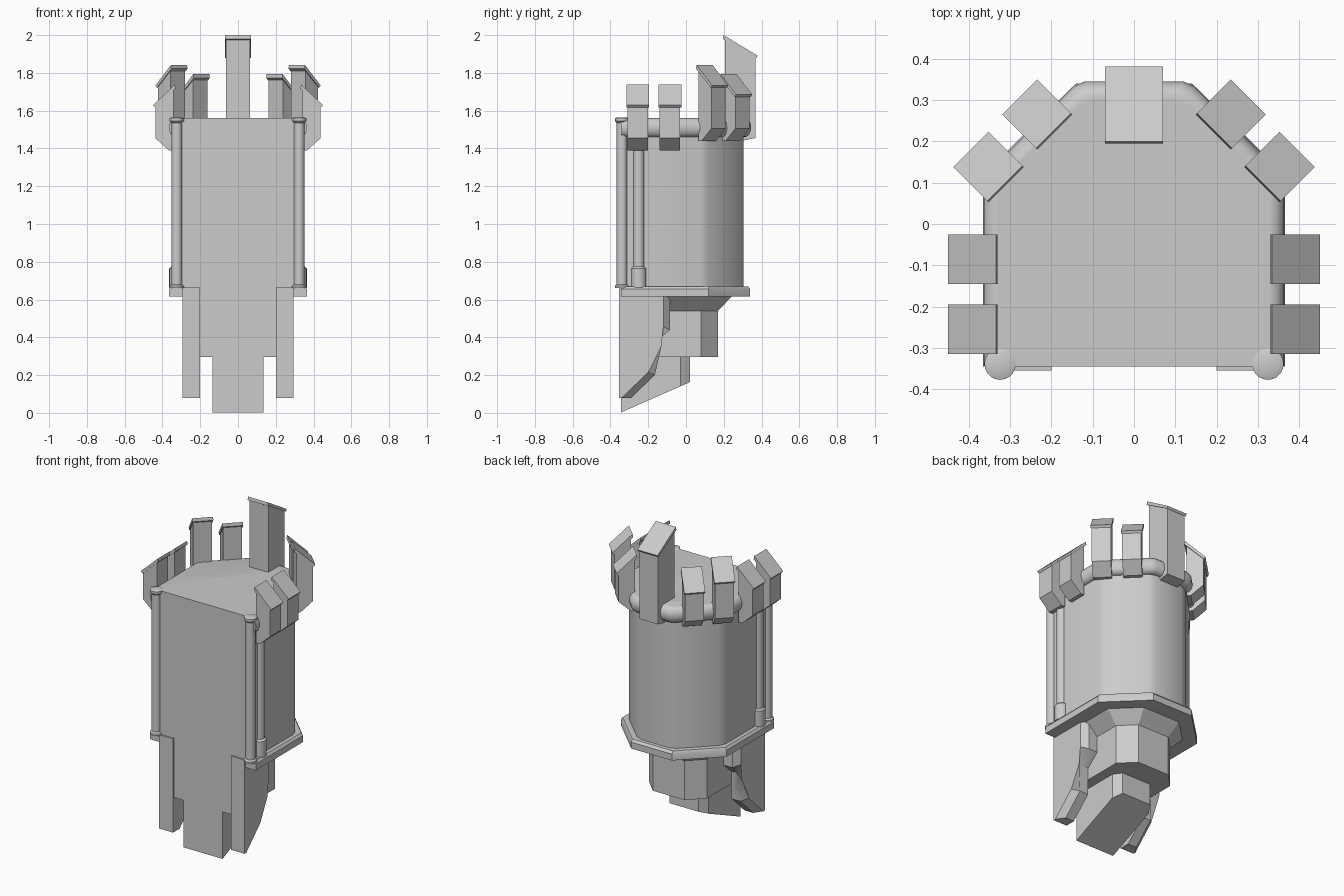
import bpy, bmesh, math
from mathutils import Matrix, Vector

if "Cube" in bpy.data.objects:
    bpy.data.objects.remove(bpy.data.objects["Cube"], do_unlink=True)

stone = bpy.data.materials.new("grey stone")
stone.use_nodes = True
GREY = (0.6, 0.6, 0.6, 1)
stone.diffuse_color = GREY
stone.node_tree.nodes["Principled BSDF"].inputs["Base Color"].default_value = GREY

FRONT = -0.345


def finish(name, bm, angle=40):
    bmesh.ops.recalc_face_normals(bm, faces=bm.faces)
    mesh = bpy.data.meshes.new(name)
    bm.to_mesh(mesh)
    bm.free()
    mesh.materials.append(stone)
    obj = bpy.data.objects.new(name, mesh)
    bpy.context.collection.objects.link(obj)
    bpy.ops.object.select_all(action="DESELECT")
    obj.select_set(True)
    bpy.context.view_layer.objects.active = obj
    bpy.ops.object.shade_smooth_by_angle(angle=math.radians(angle))
    return obj


def loft(name, rings, angle=40):
    """Skin a stack of equal-length point rings and cap both ends."""
    bm = bmesh.new()
    rows = [[bm.verts.new(p) for p in ring] for ring in rings]
    n = len(rows[0])
    for low, high in zip(rows, rows[1:]):
        for i in range(n):
            j = (i + 1) % n
            bm.faces.new((low[i], low[j], high[j], high[i]))
    bm.faces.new(rows[0])
    bm.faces.new(rows[-1])
    return finish(name, bm, angle)


def footprint(w, side, nose, back, z, soft=0.0, front=FRONT):
    """Flat-fronted outline with chamfered back corners, optionally softened."""
    half = [Vector((w, front))]
    a, b = Vector((w, side)), Vector((nose, back))
    d = (b - a).normalized()
    if soft:
        half += [a - Vector((0, soft)), a + d * soft, b - d * soft, b - Vector((soft, 0))]
    else:
        half += [a, b]
    pts = half + [Vector((-p.x, p.y)) for p in reversed(half)]
    height = z if callable(z) else (lambda y: z)
    return [(p.x, p.y, height(p.y)) for p in pts]


def extrude_profile(bm, profile, half_width, matrix):
    """Extrude an (outward, up) profile sideways, then place it."""
    sides = [[bm.verts.new(matrix @ Vector((r, t, z))) for r, z in profile]
             for t in (-half_width, half_width)]
    n = len(profile)
    for s in sides:
        bm.faces.new(s)
    for i in range(n):
        j = (i + 1) % n
        bm.faces.new((sides[0][i], sides[0][j], sides[1][j], sides[1][i]))


# Main tower body
loft("tower_body", [footprint(0.33, 0.10, 0.12, 0.305, z, 0.025) for z in (0.66, 1.56)])

# Rounded rail around the top
rail = []
for i in range(9):
    a = math.pi * i / 8
    out = 0.035 * math.sin(a)
    rail.append(footprint(0.33 + out, 0.10 + out * 0.4, 0.12 + out * 0.4, 0.31 + out,
                          1.51 - 0.05 * math.cos(a), 0.015))
loft("top_rail", rail, 50)

# Base ledge
loft("base_ledge", [footprint(0.365 - d, 0.12, 0.14, 0.34 - d, z)
                    for z, d in ((0.615, 0.0), (0.655, 0.0), (0.67, 0.012))], 30)

# Stepped bracket under the ledge
loft("upper_bracket", [footprint(0.20, 0.08, 0.11, 0.17, 0.295),
                       footprint(0.20, 0.08, 0.11, 0.17, 0.54),
                       footprint(0.28, 0.10, 0.13, 0.245, 0.62)], 30)
loft("lower_bracket", [footprint(0.135, -0.03, 0.10, 0.02, lambda y: 0.002 + 0.44 * (y + 0.345)),
                       footprint(0.135, -0.03, 0.10, 0.02, 0.3)], 30)

# Side wings of the bracket, with chamfered outer back edges
WING = [(-0.355, 0.08), (-0.29, 0.08), (-0.165, 0.20), (-0.165, 0.37),
        (-0.085, 0.44), (-0.085, 0.62), (-0.345, 0.62), (-0.345, 0.665), (-0.355, 0.665)]
for side, label in ((1, "left"), (-1, "right")):
    bm = bmesh.new()
    place = Matrix.Translation((side * 0.2475, 0, 0)) @ Matrix.Rotation(math.pi / 2, 4, "Z")
    extrude_profile(bm, WING, 0.0475, place)
    outer = [e for e in bm.edges
             if all(v.co.x * side > 0.29 and -0.3 < v.co.y for v in e.verts)]
    bmesh.ops.bevel(bm, geom=outer, offset=0.035, segments=1, affect="EDGES", clamp_overlap=True)
    # The profile's outward axis maps onto y
    finish(label + "_wing", bm, 30)


def column(name, x, y, profile):
    """Turned column from (radius, height) pairs."""
    n = 20
    loft(name, [[(x + r * math.cos(2 * math.pi * i / n), y + r * math.sin(2 * math.pi * i / n), z)
                 for i in range(n)] for r, z in profile], 40)


for side, label in ((1, "left"), (-1, "right")):
    x = side * 0.324
    column(label + "_front_column", x, -0.339,
           [(0.038, 0.66), (0.038, 0.672), (0.028, 0.68), (0.028, 1.535),
            (0.038, 1.545), (0.038, 1.56), (0.025, 1.565)])
    column(label + "_side_column", x, -0.25,
           [(0.04, 0.665), (0.04, 0.765), (0.029, 0.775), (0.029, 1.42)])


def merlon(name, x, y, angle, half, depth, bottom, top, drop, undercut):
    """Upright block with a slanted foot and a thin sloping cap, facing outward."""
    place = Matrix.Translation((x, y, 0)) @ Matrix.Rotation(angle, 4, "Z")
    b = depth - 0.012
    bm = bmesh.new()
    extrude_profile(bm, [(-b, bottom), (-b + 0.4 * depth, bottom), (b, bottom + undercut),
                         (b, top - drop), (-b, top - 0.02)], half - 0.006, place)
    extrude_profile(bm, [(-depth, top - 0.02), (depth - 0.01, top - drop - 0.012),
                         (depth, top - drop), (-depth + 0.004, top)], half, place)
    finish(name, bm, 30)


# Crown of merlons
merlon("back_merlon", 0, 0.288, math.pi / 2, 0.07, 0.093, 1.43, 2.0, 0.11, 0.025)
for side, label in ((1, "left"), (-1, "right")):
    for name, x, y, turn, bottom, top in (
            ("front_merlon", 0.39, -0.255, 0, 1.39, 1.738),
            ("middle_merlon", 0.39, -0.085, 0, 1.39, 1.738),
            ("corner_merlon", 0.352, 0.138, 45, 1.44, 1.842),
            ("rear_merlon", 0.234, 0.265, 45, 1.44, 1.793)):
        angle = math.radians(turn if side > 0 else 180 - turn)
        merlon(label + "_" + name, side * x, y, angle, 0.06, 0.06, bottom, top, 0.108, 0.065)
